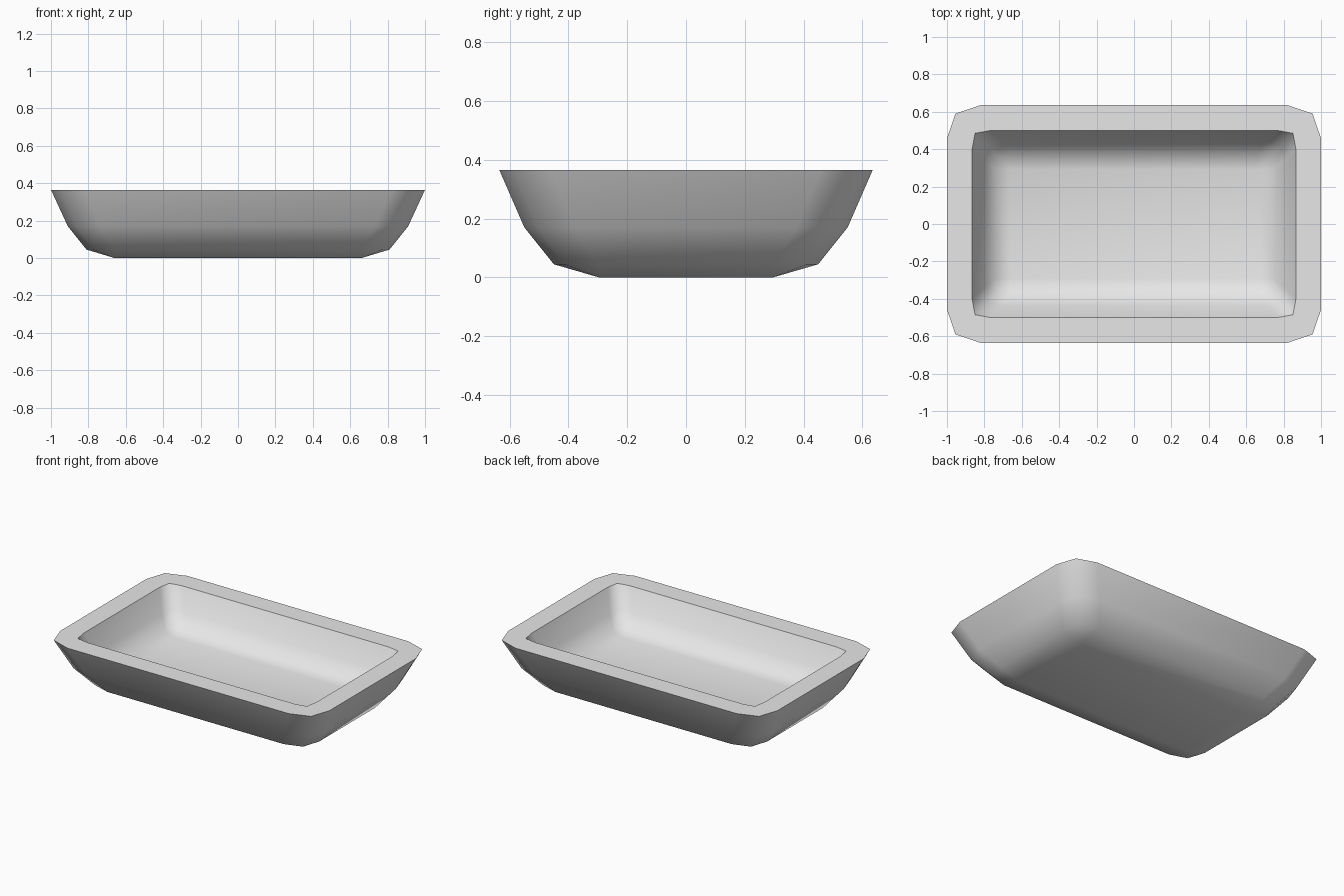
import bpy
import bmesh

cube = bpy.data.objects.get("Cube")
if cube:
    bpy.data.objects.remove(cube, do_unlink=True)

grey = bpy.data.materials.new("plain grey")
grey.use_nodes = True
grey.diffuse_color = (0.8, 0.8, 0.8, 1)
grey.node_tree.nodes["Principled BSDF"].inputs["Base Color"].default_value = (0.8, 0.8, 0.8, 1)

# Profile rings: half length, half width, height, corner length, mid-corner inset
OUTSIDE = [
    (0.66, 0.295, 0.0, 0.0, 0.0),
    (0.81, 0.45, 0.045, 0.155, 0.037),
    (0.91, 0.55, 0.17, 0.175, 0.043),
    (1.0, 0.635, 0.365, 0.178, 0.045),
]
INSIDE = [
    (0.865, 0.5, 0.365, 0.097, 0.015),
    (0.805, 0.437, 0.225, 0.095, 0.017),
    (0.745, 0.377, 0.145, 0.085, 0.018),
    (0.66, 0.292, 0.12, 0.0, 0.0),
]


def add_ring(bm, hx, hy, z, corner, inset):
    """Rectangle with two-segment corners, counter-clockwise."""
    points = [(hx, hy - corner), (hx - inset, hy - inset), (hx - corner, hy)]
    verts = []
    for sx, sy in ((1, 1), (-1, 1), (-1, -1), (1, -1)):
        order = points if sx * sy > 0 else points[::-1]
        verts += [bm.verts.new((sx * x, sy * y, z)) for x, y in order]
    return verts


# Tray: skin the rings from the underside, over the rim and down to the floor
bm = bmesh.new()
rings = [add_ring(bm, *ring) for ring in OUTSIDE + INSIDE]
bm.faces.new(rings[0][::-1])
for low, high in zip(rings, rings[1:]):
    for i in range(len(low)):
        j = (i + 1) % len(low)
        bm.faces.new((low[i], low[j], high[j], high[i]))
bm.faces.new(rings[-1])
bmesh.ops.remove_doubles(bm, verts=bm.verts[:], dist=0.0005)
bmesh.ops.recalc_face_normals(bm, faces=bm.faces[:])

# Soft body with crisp edges around the flat rim
rim_height = OUTSIDE[-1][2]
for face in bm.faces:
    face.smooth = True
for edge in bm.edges:
    on_rim = [all(abs(v.co.z - rim_height) < 0.001 for v in f.verts) for f in edge.link_faces]
    edge.smooth = len(set(on_rim)) == 1

mesh = bpy.data.meshes.new("tray")
bm.to_mesh(mesh)
bm.free()
mesh.materials.append(grey)
tray = bpy.data.objects.new("tray", mesh)
bpy.context.collection.objects.link(tray)
